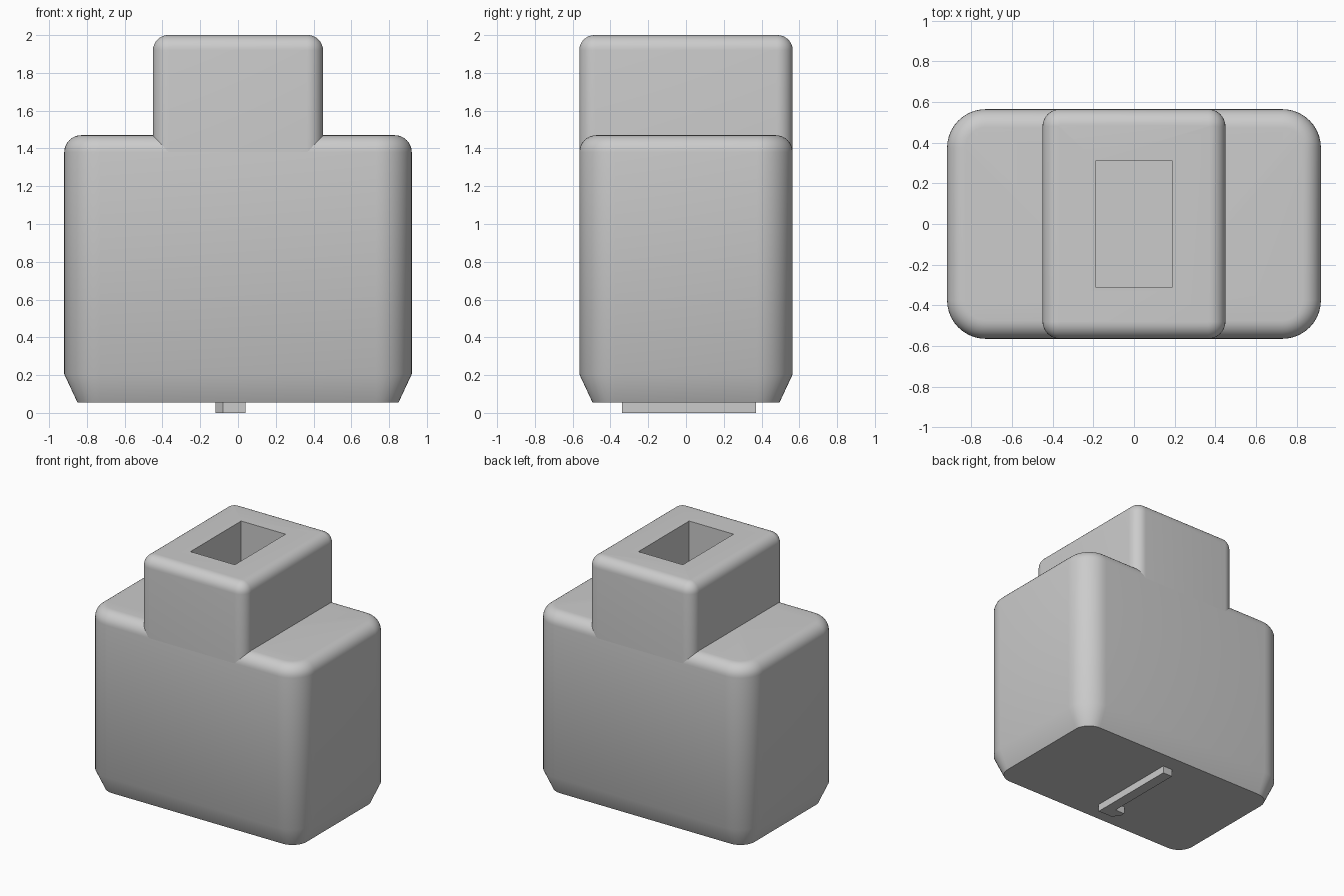
import bpy, bmesh, math

cube = bpy.data.objects.get("Cube")
if cube:
    bpy.data.objects.remove(cube, do_unlink=True)

grey = bpy.data.materials.new("light_grey")
grey.use_nodes = True
COLOUR = (0.6, 0.6, 0.6, 1)
grey.diffuse_color = COLOUR
grey.node_tree.nodes["Principled BSDF"].inputs["Base Color"].default_value = COLOUR


def rounded_rect(hx, hy, r, steps=10):
    """Counter-clockwise outline of a rectangle with rounded corners."""
    pts = []
    for i, (sx, sy) in enumerate([(1, 1), (-1, 1), (-1, -1), (1, -1)]):
        for k in range(steps + 1):
            a = math.pi / 2 * (i + k / steps)
            pts.append((sx * (hx - r) + r * math.cos(a),
                        sy * (hy - r) + r * math.sin(a)))
    return pts


def loft(name, rings):
    """Skin a stack of (outline, z) rings and cap both ends."""
    bm = bmesh.new()
    loops = [[bm.verts.new((x, y, z)) for x, y in pts] for pts, z in rings]
    for low, high in zip(loops, loops[1:]):
        for i in range(len(low)):
            j = (i + 1) % len(low)
            bm.faces.new((low[i], low[j], high[j], high[i]))
    bm.faces.new(loops[0][::-1])
    bm.faces.new(loops[-1])
    bmesh.ops.recalc_face_normals(bm, faces=bm.faces)
    mesh = bpy.data.meshes.new(name)
    bm.to_mesh(mesh)
    bm.free()
    mesh.materials.append(grey)
    obj = bpy.data.objects.new(name, mesh)
    bpy.context.collection.objects.link(obj)
    return obj


def block_rings(hx, hy, r, top, fillet, start):
    """Rings from the start list of (z, inset), then a rounded top edge."""
    levels = list(start)
    for k in range(9):
        a = math.pi / 2 * k / 8
        levels.append((top - fillet + fillet * math.sin(a),
                       fillet * (1 - math.cos(a))))
    return [(rounded_rect(hx - d, hy - d, max(r - d, 0.005)), z)
            for z, d in levels]


# Wide housing with a tapered foot, and the narrower neck above it
body = loft("housing_body", block_rings(
    0.92, 0.565, 0.19, 1.47, 0.09, [(0.055, 0.07), (0.205, 0)]))
neck = loft("housing_neck", block_rings(
    0.45, 0.565, 0.085, 2.0, 0.08, [(1.38, 0)]))

# Rectangular socket sunk through the neck into the body
bpy.ops.mesh.primitive_cube_add(size=1, location=(0, 0, 1.6))
cutter = bpy.context.object
cutter.name = "socket_cutter"
cutter.scale = (0.38, 0.62, 1.2)
cutter.data.materials.append(grey)
cutter.hide_render = True
for part in (body, neck):
    cut = part.modifiers.new("socket", "BOOLEAN")
    cut.operation = "DIFFERENCE"
    cut.solver = "EXACT"
    cut.object = cutter
    bpy.ops.object.select_all(action="DESELECT")
    part.select_set(True)
    bpy.context.view_layer.objects.active = part
    bpy.ops.object.modifier_apply(modifier=cut.name)
    bpy.ops.object.shade_smooth_by_angle(angle=math.radians(30))
bpy.data.objects.remove(cutter, do_unlink=True)

# Hooked rib under the foot
hook = [(0.04, -0.34), (0.04, 0.37), (-0.04, 0.37), (-0.04, -0.25),
        (-0.12, -0.25), (-0.12, -0.28), (-0.08, -0.34)]
loft("bottom_rib", [(hook, 0), (hook, 0.07)])
